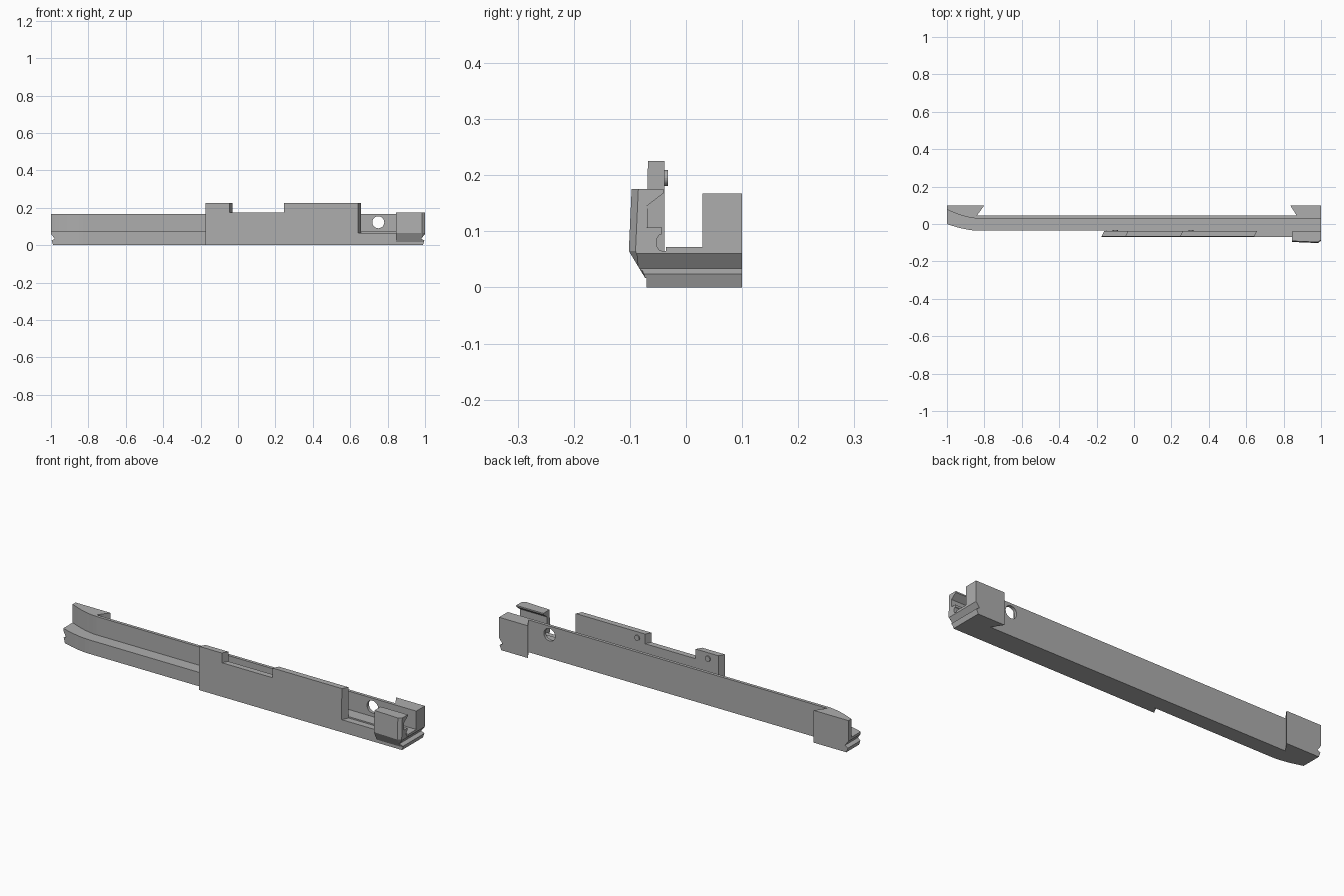
import bpy, bmesh, math
from mathutils import Vector

cube = bpy.data.objects.get("Cube")
if cube:
    bpy.data.objects.remove(cube)

grey = bpy.data.materials.new("plain_grey")
grey.use_nodes = True
COLOUR = (0.42, 0.42, 0.42, 1)
grey.diffuse_color = COLOUR
grey.node_tree.nodes["Principled BSDF"].inputs["Base Color"].default_value = COLOUR


def prism(name, profile, axis, low, high):
    """Extrude a closed 2D profile along an axis (0=x, 1=y, 2=z)."""
    def place(p, depth):
        co = list(p)
        co.insert(axis, depth)
        return co
    bm = bmesh.new()
    face = bm.faces.new([bm.verts.new(place(p, low)) for p in profile])
    out = bmesh.ops.extrude_face_region(bm, geom=[face])
    for v in out["geom"]:
        if isinstance(v, bmesh.types.BMVert):
            v.co[axis] = high
    bmesh.ops.recalc_face_normals(bm, faces=bm.faces)
    mesh = bpy.data.meshes.new(name)
    bm.to_mesh(mesh)
    bm.free()
    mesh.materials.append(grey)
    obj = bpy.data.objects.new(name, mesh)
    bpy.context.collection.objects.link(obj)
    return obj


def circle(u, v, radius, count=32):
    return [(u + radius * math.cos(i * math.tau / count),
             v + radius * math.sin(i * math.tau / count)) for i in range(count)]


def cut(obj, cutter):
    cutter.hide_render = True
    cutter.hide_set(True)
    mod = obj.modifiers.new(cutter.name, "BOOLEAN")
    mod.operation = "DIFFERENCE"
    mod.solver = "EXACT"
    mod.object = cutter


# Plan outlines: curved left end, slanted blocks at the back of both ends
FLOOR, TOP, FRONT = 0.072, 0.167, -0.036
back = [(1, 0.1), (0.835, 0.1), (0.87, 0.045), (-0.84, 0.045), (-0.8, 0.1), (-1, 0.1)]


def end_curve(y_end, y_straight, length=0.17, steps=8):
    return [(-1 + length * i / steps,
             y_straight + (y_end - y_straight) * (1 - i / steps) ** 1.7)
            for i in range(steps + 1)]


base = prism("rail_base", end_curve(0, FRONT) + [(1, FRONT)] + back, 2, 0, FLOOR)
wall = prism("back_wall", end_curve(0.077, 0.029) + [(1, 0.029)] + back, 2, FLOOR, TOP)
cut(wall, prism("hole_cutter", circle(0.75, 0.122, 0.032), 1, -0.02, 0.09))

# Front plate with a top notch, running on as a low ledge to the right
plate = prism("front_plate", [(-0.175, 0), (1, 0), (1, 0.065), (0.642, 0.065),
                              (0.642, 0.225), (0.245, 0.225), (0.245, 0.175),
                              (-0.045, 0.175), (-0.045, 0.225), (-0.175, 0.225)],
              1, -0.07, -0.038)
for v in plate.data.vertices:
    if v.co.y > -0.05 and v.co.x < 0.9:
        v.co.x += 0.016
    elif v.co.z > 0.17:
        v.co.y += 0.002
ledge = prism("ledge_filler", [(-0.15, 0), (1, 0), (1, 0.065), (-0.15, 0.065)],
              1, -0.038, FRONT)

# Small pins on the inner side of the plate
for side, x in (("right", -0.1), ("left", 0.305)):
    prism(side + "_pin", circle(x, 0.195, 0.014, 20), 1, -0.045, -0.032)

# Hooked clip at the front of the left end
hollow = [(-0.043 - 0.01 * math.sin(a), 0.08 + 0.015 * math.cos(a))
          for a in (i * math.pi / 6 for i in range(7))]
clip = prism("hooked_clip", [(-0.07, 0.017), (-0.073, 0.017), (-0.102, 0.065),
                             (-0.097, 0.175), (-0.04, 0.175), (-0.04, 0.168),
                             (-0.07, 0.145), (-0.07, 0.107), (-0.043, 0.107)]
             + hollow + [(-0.038, 0.065), (-0.069, 0.064)], 0, 0.845, 1)
bm = bmesh.new()
bm.from_mesh(clip.data)
bmesh.ops.bisect_plane(bm, geom=bm.verts[:] + bm.edges[:] + bm.faces[:],
                       plane_co=Vector((0.983, 0, 0)), plane_no=Vector((1, 0, 0)))
for v in bm.verts:
    if v.co.y < -0.09 and v.co.x > 0.99:
        v.co.y += 0.012
    elif v.co.y < -0.09 and v.co.x < 0.9:
        v.co.y += 0.006
bm.to_mesh(clip.data)
bm.free()

# Grooves across both end faces, with the lower edge cut back
for side, s in (("right", -1), ("left", 1)):
    groove = prism(side + "_groove_cutter",
                   [(s * 1.02, 0.062), (s, 0.06), (s * 0.98, 0.034), (s * 0.997, 0.024),
                    (s * 0.984, -0.01), (s * 1.02, -0.01)], 1, -0.2, 0.2)
    for obj in (base,) if s < 0 else (base, plate, ledge, clip):
        cut(obj, groove)
